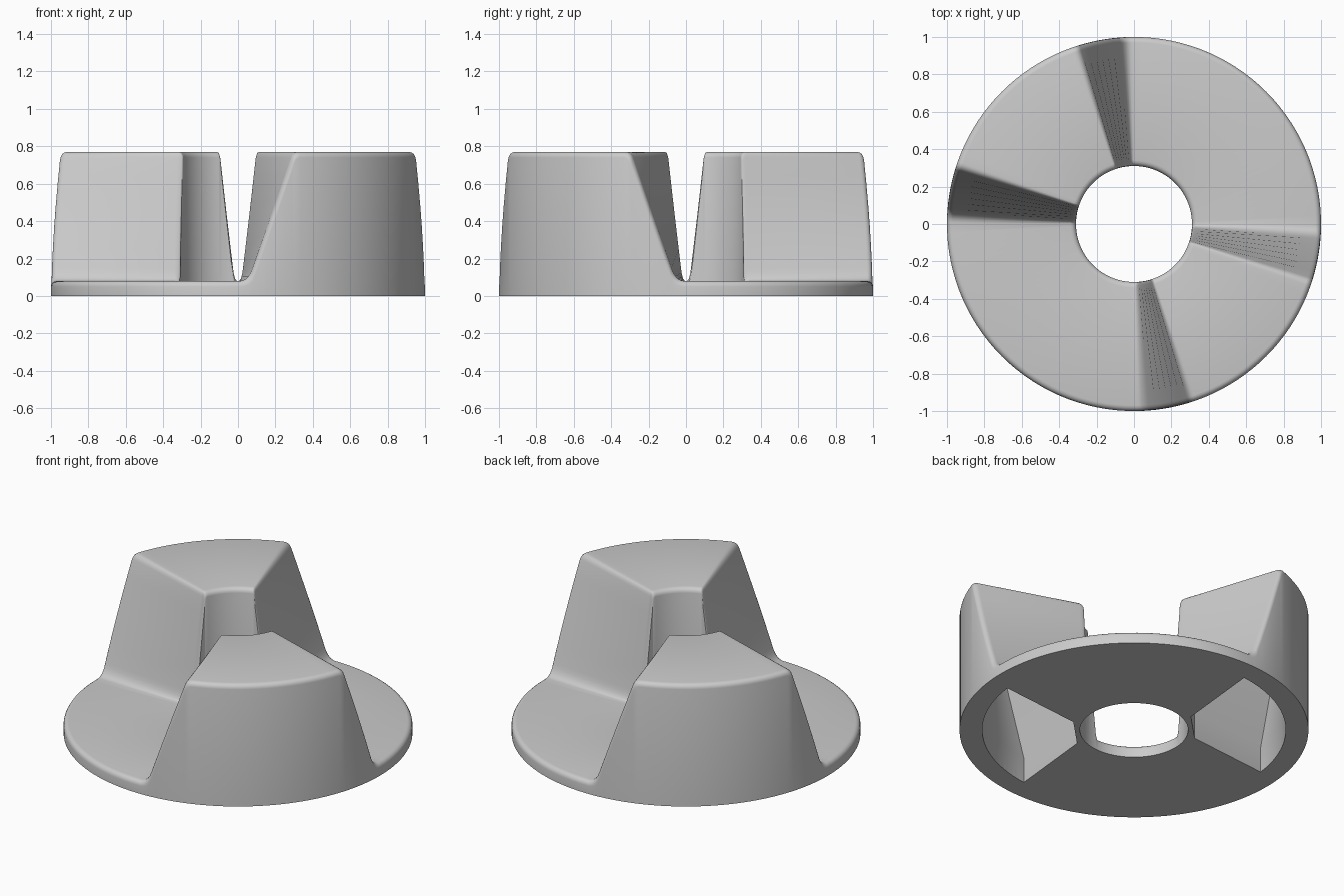
import bpy, bmesh
from math import sin, cos, pi, radians, degrees
from mathutils import Vector

if "Cube" in bpy.data.objects:
    bpy.data.objects.remove(bpy.data.objects["Cube"])

R_OUT, R_IN = 1.0, 0.31
BASE, TOP, ROUND = 0.08, 0.77, 0.03

grey = bpy.data.materials.new("light grey")
grey.use_nodes = True
grey.diffuse_color = (0.6, 0.6, 0.6, 1)
grey.node_tree.nodes["Principled BSDF"].inputs["Base Color"].default_value = grey.diffuse_color


def make_object(name, bm):
    bmesh.ops.recalc_face_normals(bm, faces=bm.faces)
    mesh = bpy.data.meshes.new(name)
    bm.to_mesh(mesh)
    bm.free()
    obj = bpy.data.objects.new(name, mesh)
    bpy.context.collection.objects.link(obj)
    mesh.materials.append(grey)
    return obj


def bend(a, b, c, steps=5):
    """Rounded corner from a to c around b."""
    return [a.lerp(b, i / steps).lerp(b.lerp(c, i / steps), i / steps) for i in range(steps + 1)]


def straight(a, b, steps):
    return [a.lerp(b, i / steps) for i in range(1, steps)]


# Height along one flank: (angle, height, depth of the edge rounding)
foot = bend(Vector((0.5, BASE, ROUND)), Vector((3.2, BASE, ROUND)), Vector((4.6, 0.15, 0.07)))
shoulder = bend(Vector((16.9, 0.74, 0.07)), Vector((17.6, TOP, ROUND)), Vector((19.5, TOP, ROUND)))
flank = foot + straight(foot[-1], shoulder[0], 6) + shoulder
half = flank + straight(shoulder[-1], Vector((45, TOP, ROUND)), 9) + [Vector((45, TOP, ROUND))]
block = half + [Vector((90 - p.x, p.y, p.z)) for p in reversed(half[:-1])]
low = straight(Vector((89.5, BASE, ROUND)), Vector((180.5, BASE, ROUND)), 30)
turn = [Vector((p.x - 90, p.y, p.z)) for p in block + low]
rings = turn + [Vector((p.x + 180, p.y, p.z)) for p in turn]

# Body: one rounded cross-section swept round the axis
bm = bmesh.new()
loops = []
for angle, height, drop in rings:
    section = [(R_IN, 0)]
    corner = [(1 - cos(t * pi / 8), 1 - sin(t * pi / 8)) for t in range(5)]
    section += [(R_IN + ROUND * u, height - drop * v) for u, v in corner]
    section += [(R_OUT - ROUND * u, height - drop * v) for u, v in reversed(corner)]
    section += [(R_OUT, 0)]
    a = radians(angle)
    loops.append([bm.verts.new((r * cos(a), r * sin(a), z)) for r, z in section])
for ring, following in zip(loops, loops[1:] + loops[:1]):
    for i in range(len(ring)):
        j = (i + 1) % len(ring)
        bm.faces.new((ring[i], ring[j], following[j], following[i]))
body = make_object("knob_body", bm)

# Hollow pockets under both raised blocks
bm = bmesh.new()
for centre in (-45, 135):
    levels = []
    for z, outer, inner in ((-0.1, 38.5, 20), (0.16, 38.5, 20), (0.68, 24, 8)):
        outline = [(0.36, inner), (0.36, -inner)]
        outline += [(0.87, outer * (i / 12 - 1)) for i in range(25)]
        levels.append([bm.verts.new((r * cos(radians(centre + a)), r * sin(radians(centre + a)), z))
                       for r, a in outline])
    for lower, upper in zip(levels, levels[1:]):
        for i in range(len(lower)):
            j = (i + 1) % len(lower)
            bm.faces.new((lower[i], lower[j], upper[j], upper[i]))
    bm.faces.new(levels[0])
    bm.faces.new(levels[-1])
cutter = make_object("pocket_cutter", bm)
cutter.hide_render = True

cut = body.modifiers.new("pockets", "BOOLEAN")
cut.operation = "DIFFERENCE"
cut.solver = "EXACT"
cut.object = cutter
bpy.ops.object.select_all(action="DESELECT")
bpy.context.view_layer.objects.active = body
body.select_set(True)
bpy.ops.object.modifier_apply(modifier=cut.name)
bpy.data.objects.remove(cutter)
bpy.ops.object.shade_smooth_by_angle(angle=radians(35))
